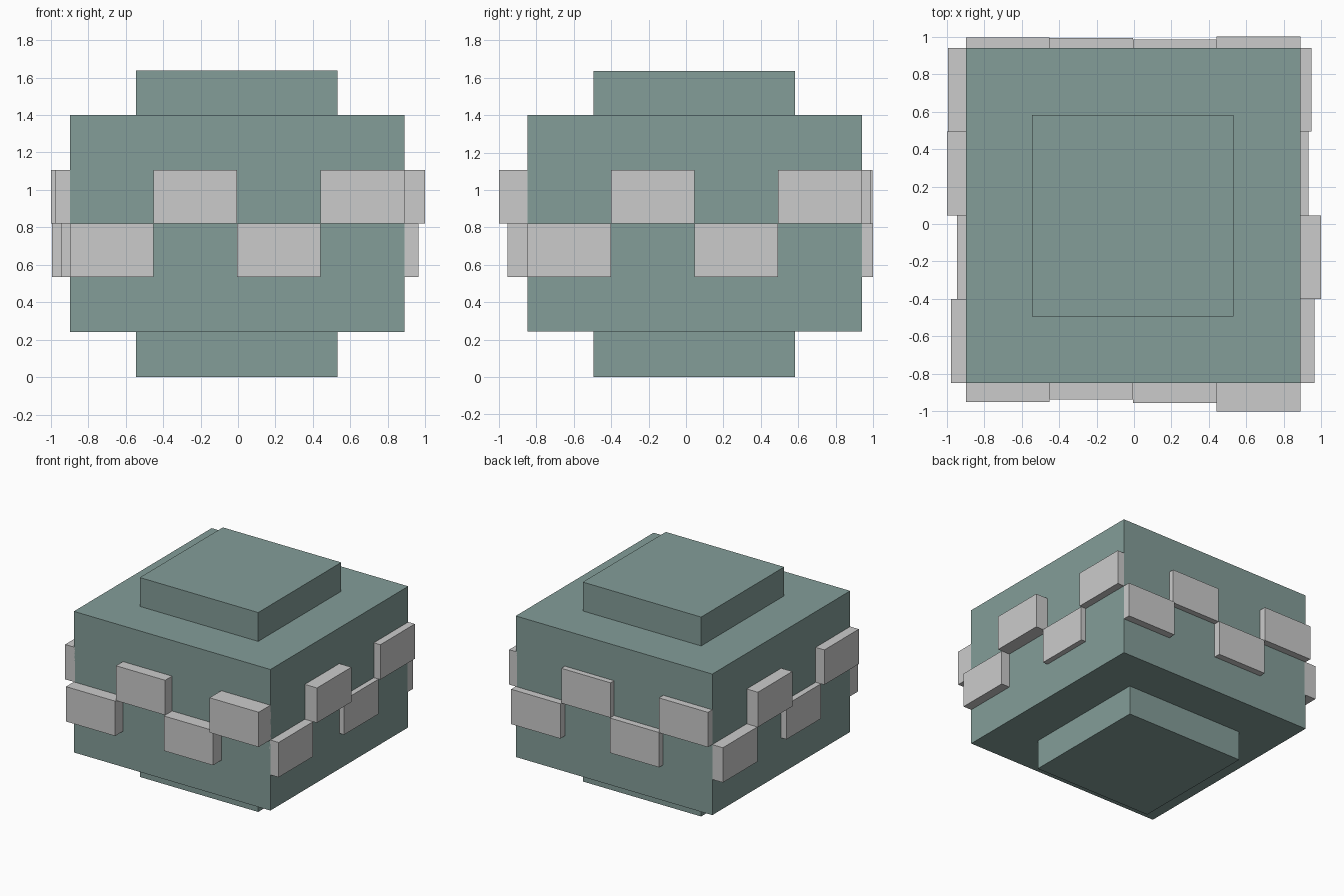
import bpy

if "Cube" in bpy.data.objects:
    bpy.data.objects.remove(bpy.data.objects["Cube"])

teal = bpy.data.materials.new("teal")
teal.diffuse_color = (0.23, 0.34, 0.318, 1)
teal.use_nodes = True
teal.node_tree.nodes["Principled BSDF"].inputs["Base Color"].default_value = teal.diffuse_color


def box(name, x, y, z, material=None):
    """Axis-aligned box from (min, max) ranges."""
    spans = (x, y, z)
    bpy.ops.mesh.primitive_cube_add(size=1, location=[(a + b) / 2 for a, b in spans])
    ob = bpy.context.object
    ob.name = name
    ob.scale = [abs(b - a) for a, b in spans]
    bpy.ops.object.transform_apply(location=False, rotation=False, scale=True)
    if material:
        ob.data.materials.append(material)
    return ob


# Main body with a smaller slab above and below
X0, X1, Y0, Y1 = -0.897, 0.888, -0.848, 0.94
box("body", (X0, X1), (Y0, Y1), (0.242, 1.4), teal)
box("top_slab", (-0.545, 0.53), (-0.495, 0.582), (1.4, 1.637), teal)
box("bottom_slab", (-0.545, 0.53), (-0.495, 0.582), (0, 0.242), teal)

# Staggered band of bricks: outer face positions going counter-clockwise
XSTEP, YSTEP = (X1 - X0) / 4, (Y1 - Y0) / 4
SINK = 0.01
ROWS = ((0.535, 0.821), (0.821, 1.107))
sides = {
    "front": (-0.95, -0.938, -0.955, -1.0),
    "right": (0.963, 0.998, 0.932, 0.948),
    "back": (1.0, 0.986, 0.993, 0.996),
    "left": (-0.993, -0.998, -0.945, -0.976),
}
for side, faces in sides.items():
    for i, outer in enumerate(faces):
        name, z = f"{side}_brick_{i + 1}", ROWS[i % 2]
        if side == "front":
            box(name, (X0 + i * XSTEP, X0 + (i + 1) * XSTEP), (outer, Y0 + SINK), z)
        elif side == "right":
            box(name, (X1 - SINK, outer), (Y0 + i * YSTEP, Y0 + (i + 1) * YSTEP), z)
        elif side == "back":
            box(name, (X1 - (i + 1) * XSTEP, X1 - i * XSTEP), (Y1 - SINK, outer), z)
        else:
            box(name, (outer, X0 + SINK), (Y1 - (i + 1) * YSTEP, Y1 - i * YSTEP), z)
